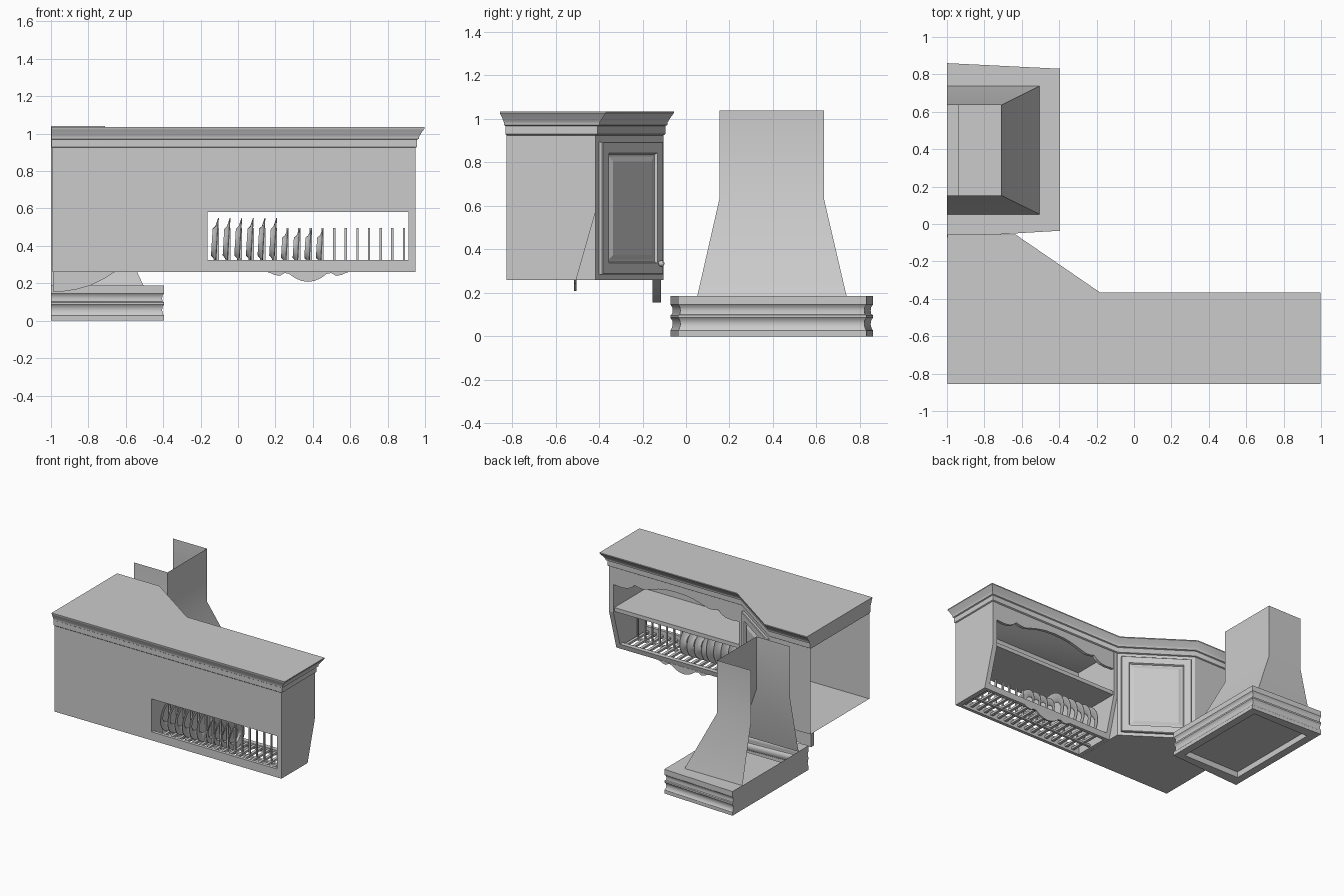
import bpy, math
from mathutils import Vector

if "Cube" in bpy.data.objects:
    bpy.data.objects.remove(bpy.data.objects["Cube"])


def mesh(name, verts, faces, smooth=False):
    me = bpy.data.meshes.new(name)
    me.from_pydata([tuple(v) for v in verts], [], faces)
    me.update()
    ob = bpy.data.objects.new(name, me)
    bpy.context.collection.objects.link(ob)
    if smooth:
        bpy.ops.object.select_all(action='DESELECT')
        bpy.context.view_layer.objects.active = ob
        ob.select_set(True)
        bpy.ops.object.shade_smooth_by_angle(angle=math.radians(35))
    return ob


def loft(name, rings, cap0=True, cap1=True, skip=(), smooth=False):
    """Bridge equal-sized rings; skip lists the sides left open."""
    n = len(rings[0])
    verts = [p for r in rings for p in r]
    faces = []
    for k in range(len(rings) - 1):
        for i in range(n):
            if i not in skip:
                j = (i + 1) % n
                faces.append((k*n + i, k*n + j, (k+1)*n + j, (k+1)*n + i))
    if cap0:
        faces.append(tuple(reversed(range(n))))
    if cap1:
        faces.append(tuple(range((len(rings) - 1)*n, len(rings)*n)))
    return mesh(name, verts, faces, smooth)


def prism(name, axis, outline, a, b):
    """Extrude a 2D outline along x (outline y,z) or y (outline x,z)."""
    put = (lambda p, d: (d, p[0], p[1])) if axis == 'x' else (lambda p, d: (p[0], d, p[1]))
    if axis == 'y':
        outline = outline[::-1]
    return loft(name, [[put(p, d) for p in outline] for d in (a, b)])


def box(name, x0, x1, y0, y1, z0, z1):
    return loft(name, [rect(x0, x1, y0, y1, z) for z in (z0, z1)])


def rect(x0, x1, y0, y1, z):
    return [(x0, y0, z), (x1, y0, z), (x1, y1, z), (x0, y1, z)]


def offset(poly, dists, z):
    """Move each edge of a counter-clockwise polygon outward by its own distance."""
    out, n = [], len(poly)
    for i in range(n):
        p = Vector(poly[i])
        d1 = (p - Vector(poly[i-1])).normalized()
        d2 = (Vector(poly[(i+1) % n]) - p).normalized()
        n1, n2 = Vector((d1.y, -d1.x)), Vector((d2.y, -d2.x))
        a, b = dists[i-1], dists[i]
        det = n1.x*n2.y - n1.y*n2.x
        out.append((p.x + (a*n2.y - b*n1.y)/det, p.y + (b*n1.x - a*n2.x)/det, z))
    return out


# Corner cabinet carcass, open towards the left wall
corner = [(-0.993, -0.825), (-0.195, -0.825), (-0.195, -0.415), (-0.65, -0.103), (-0.993, -0.103)]
loft("corner_cabinet", [[(x, y, z) for x, y in corner] for z in (0.26, 0.935)],
     cap1=False, skip=(4,))

# Crown moulding and top
plan = [(-0.997, -0.825), (0.95, -0.825), (0.95, -0.415), (-0.195, -0.415), (-0.65, -0.103), (-0.997, -0.103)]
crown = [(0, 0.925), (0.008, 0.93), (0.008, 0.968), (0.017, 0.972), (0.017, 0.982),
         (0.022, 0.99), (0.030, 1.003), (0.042, 1.02), (0.048, 1.028), (0.048, 1.035)]
loft("crown_moulding", [offset(plan, [d*0.65, d, d, d, d, 0], z) for d, z in crown], smooth=True)

# Angled door with raised panel
P = Vector((-0.195, -0.415, 0))
U = (Vector((-0.65, -0.103, 0)) - P).normalized()
N = Vector((-U.y, U.x, 0))
N = N if N.y > 0 else -N


def door_ring(inset, depth):
    a, b, lo, hi = 0.027 + inset, 0.523 - inset, 0.285 + inset, 0.895 - inset
    return [P + U*t + N*depth + Vector((0, 0, z)) for t, z in ((a, lo), (a, hi), (b, hi), (b, lo))][::-1]


loft("corner_door", [door_ring(*s) for s in
     ((0, 0), (0, 0.016), (0.004, 0.02), (0.052, 0.02), (0.058, 0.008), (0.068, 0.008), (0.09, 0.017))])
bpy.ops.mesh.primitive_uv_sphere_add(segments=12, ring_count=8, radius=0.014,
                                     location=P + U*0.49 + N*0.03 + Vector((0, 0, 0.335)))
bpy.context.object.name = "door_knob"

# Curved bracket under the corner cabinet
arc = [(-0.99, 0.26), (-0.99, 0.155), (-0.93, 0.157), (-0.86, 0.168), (-0.79, 0.188), (-0.72, 0.222), (-0.66, 0.26)]
prism("curved_bracket", 'y', arc, -0.155, -0.115)

# Plate rack side panels
side = [(-0.825, 0.26), (-0.505, 0.26), (-0.415, 0.575), (-0.415, 0.93), (-0.825, 0.93)]
prism("rack_side_right", 'x', side, 0.912, 0.95)
prism("rack_side_left", 'x', side, -0.194, -0.163)

# Rack boards
box("rack_back_upper", -0.165, 0.912, -0.825, -0.805, 0.58, 0.93)
box("rack_back_rail", -0.165, 0.912, -0.825, -0.8, 0.26, 0.325)
box("rack_shelf", -0.165, 0.912, -0.815, -0.425, 0.58, 0.61)
prism("rack_front_rail", 'x', [(-0.53, 0.26), (-0.505, 0.26), (-0.494, 0.3), (-0.53, 0.3)], -0.165, 0.912)

# Scalloped valances, mirrored from a half outline
half = [(0.538, 0.79), (0.47, 0.785), (0.42, 0.79), (0.38, 0.81), (0.36, 0.832), (0.32, 0.822),
        (0.28, 0.82), (0.22, 0.838), (0.15, 0.858), (0.08, 0.869), (0, 0.873)]
c = 0.374
prism("upper_valance", 'y', [(c - 0.538, 0.93)] + [(c - x, z) for x, z in half] +
      [(c + x, z) for x, z in half[-2::-1]] + [(c + 0.538, 0.93)], -0.44, -0.418)
half = [(0.225, 0.262), (0.2, 0.255), (0.18, 0.245), (0.15, 0.24), (0.125, 0.255), (0.1, 0.25),
        (0.07, 0.228), (0.035, 0.213), (0, 0.208)]
prism("lower_valance", 'y', [(c - x, z) for x, z in half] + [(c + x, z) for x, z in half[-2::-1]],
      -0.515, -0.503)

# Pegs and floor slats
for i in range(17):
    x = -0.108 + i*0.0622
    box("rack_peg", x - 0.006, x + 0.006, -0.686, -0.674, 0.29, 0.495)
    box("rack_slat", x - 0.011, x + 0.011, -0.802, -0.528, 0.278, 0.294)
box("rack_peg_rail", -0.165, 0.912, -0.69, -0.67, 0.268, 0.284)

# Plates: big ones, then small ones
for i in range(10):
    r = 0.13 if i < 6 else 0.1
    x0, z0 = -0.14 + i*0.0622, 0.29 + r
    prof = [(0.55, 0), (0.66, 0.014), (1, 0.026), (1, 0.03), (0.64, 0.019), (0.53, 0.005)]
    rings = []
    for f, h in prof:
        ring = []
        for k in range(24):
            a = 2*math.pi*k/24
            z = r*f*math.sin(a)
            ring.append((x0 + h + 0.06*z, -0.66 + r*f*math.cos(a), z0 + z))
        rings.append(ring)
    loft("plate", rings, smooth=True)

# Hood base with moulded edge and recessed underside
base = [(-1, -0.072), (-0.395, -0.036), (-0.395, 0.83), (-1, 0.86)]
edge = [(0, 0), (0, 0.028), (-0.006, 0.036), (-0.011, 0.055), (-0.009, 0.072), (-0.003, 0.082), (0, 0.086),
        (0, 0.098), (-0.008, 0.102), (-0.011, 0.12), (-0.008, 0.136), (0, 0.146), (0, 0.187)]
inner = (-0.94, -0.455, 0.015, 0.778)
loft("hood_base", [rect(*inner, 0.045), rect(*inner, 0)] +
     [offset(base, [d, d, d, 0], z) for d, z in edge] +
     [rect(-1, -0.505, 0.052, 0.738, 0.187)], cap1=False, smooth=True)

# Hood canopy and flue, open to the wall and at the top
loft("hood_flue", [rect(-1, -0.505, 0.052, 0.738, 0.187), rect(-1, -0.71, 0.153, 0.635, 0.63),
                   rect(-1, -0.71, 0.153, 0.635, 1.04)], cap0=False, cap1=False, skip=(3,), smooth=True)
